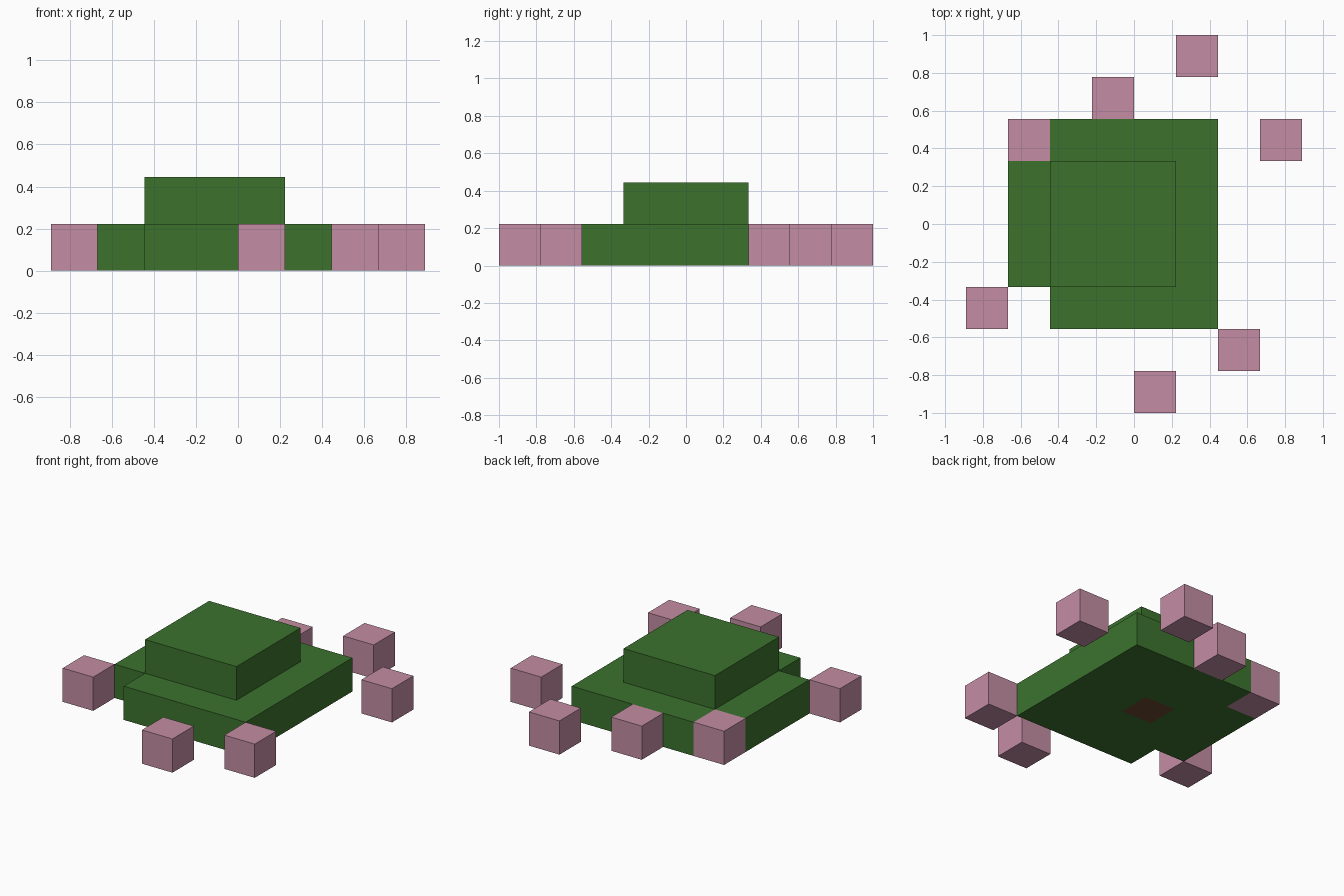
import bpy
import bmesh
from mathutils import Vector

cube = bpy.data.objects.get("Cube")
if cube:
    bpy.data.objects.remove(cube, do_unlink=True)

U = 2 / 9  # one block


def material(name, rgb):
    mat = bpy.data.materials.new(name)
    mat.use_nodes = True
    color = (*rgb, 1)
    mat.diffuse_color = color
    mat.node_tree.nodes["Principled BSDF"].inputs["Base Color"].default_value = color
    return mat


green = material("leaf_green", (0.045, 0.17, 0.027))
pink = material("blossom_pink", (0.55, 0.27, 0.37))
brown = material("trunk_brown", (0.14, 0.065, 0.028))


def add_object(name, bm, *mats):
    bmesh.ops.recalc_face_normals(bm, faces=bm.faces)
    mesh = bpy.data.meshes.new(name)
    bm.to_mesh(mesh)
    bm.free()
    for mat in mats:
        mesh.materials.append(mat)
    obj = bpy.data.objects.new(name, mesh)
    bpy.context.collection.objects.link(obj)
    return obj


def prism(outline, z0, height):
    """Extrude an outline, given in blocks, straight up."""
    bm = bmesh.new()
    base = bm.faces.new([bm.verts.new((x * U, y * U, z0 * U)) for x, y in outline])
    result = bmesh.ops.extrude_face_region(bm, geom=[base], use_keep_orig=True)
    top = [v for v in result["geom"] if isinstance(v, bmesh.types.BMVert)]
    bmesh.ops.translate(bm, verts=top, vec=(0, 0, height * U))
    return bm


def rectangle(x0, x1, y0, y1):
    return [(x0, y0), (x1, y0), (x1, y1), (x0, y1)]


# Lower canopy: a slab with a narrower step on its right side
lower = prism([(2, -2.5), (2, 2.5), (-2, 2.5), (-2, 1.5),
               (-3, 1.5), (-3, -1.5), (-2, -1.5), (-2, -2.5)], 0, 1)

# Trunk end: a one-block square cut into the underside
for axis, positions in (("X", (-1, 0)), ("Y", (-0.5, 0.5))):
    normal = Vector((axis == "X", axis == "Y", 0))
    for p in positions:
        bmesh.ops.bisect_plane(lower, geom=lower.verts[:] + lower.edges[:] + lower.faces[:],
                               plane_co=normal * p * U, plane_no=normal)
for face in lower.faces:
    c = face.calc_center_median() / U
    if c.z < 0.01 and -1 < c.x < 0 and abs(c.y) < 0.5:
        face.material_index = 1
add_object("lower_canopy", lower, green, brown)

# Upper canopy
add_object("upper_canopy", prism(rectangle(-2, 1, -1.5, 1.5), 1, 1), green)

# Scattered blossoms, one block each
for i, (x, y) in enumerate([(-2.5, 2), (-0.5, 3), (1.5, 4), (3.5, 2),
                            (-3.5, -2), (2.5, -3), (0.5, -4)], 1):
    add_object(f"blossom_{i}",
               prism(rectangle(x - 0.5, x + 0.5, y - 0.5, y + 0.5), 0, 1), pink)
